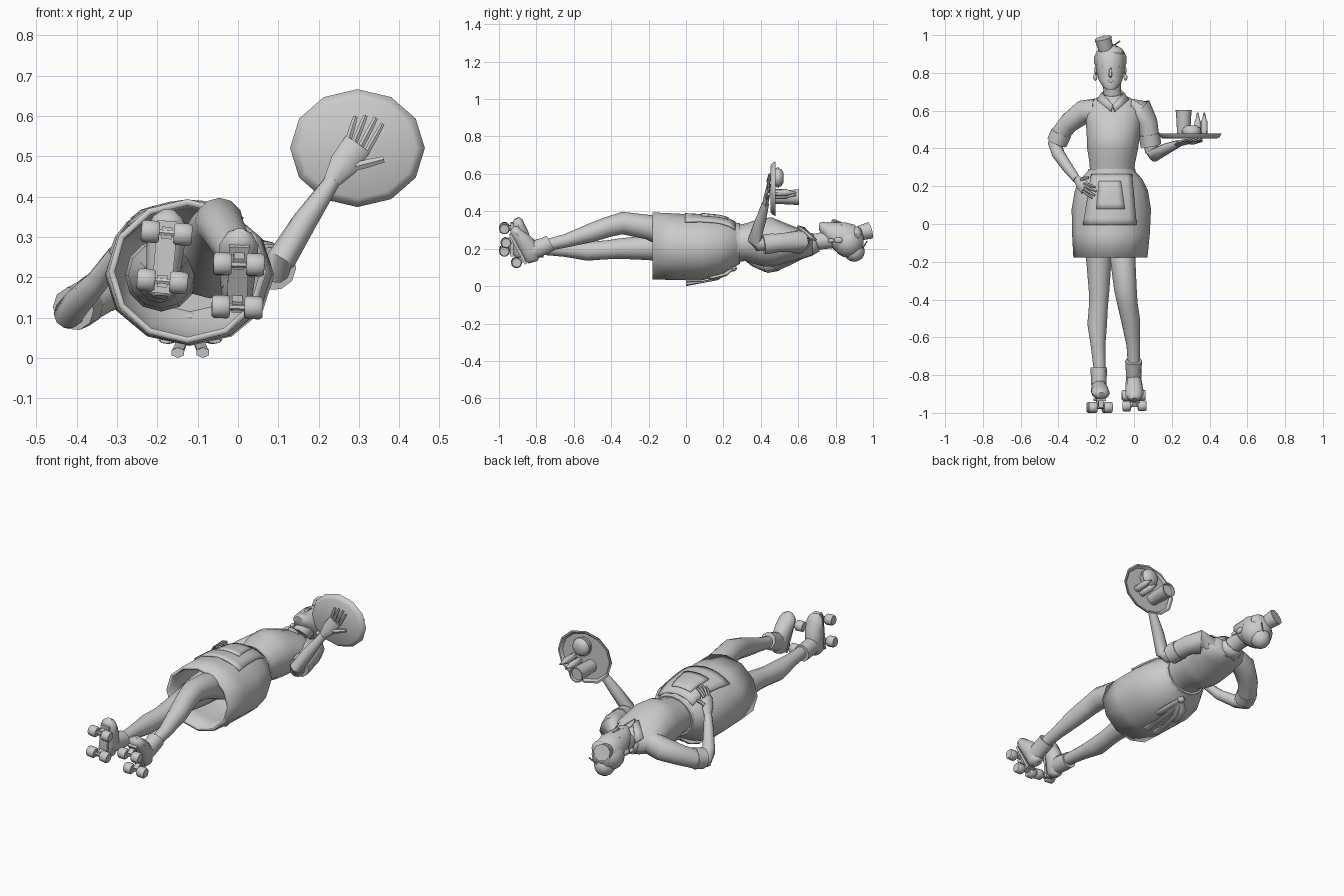
import bpy, bmesh, math
from mathutils import Vector, Matrix

GREY = bpy.data.materials.new("plain_grey")
GREY.diffuse_color = (0.6, 0.6, 0.6, 1)
I = Matrix.Identity(4)
X, Y, Z = Vector((1, 0, 0)), Vector((0, 1, 0)), Vector((0, 0, 1))


def finish(name, bm, M=I, thick=0, offset=-1, angle=42):
    bmesh.ops.recalc_face_normals(bm, faces=bm.faces)
    bm.transform(M)
    me = bpy.data.meshes.new(name)
    bm.to_mesh(me)
    bm.free()
    me.materials.append(GREY)
    ob = bpy.data.objects.new(name, me)
    bpy.context.collection.objects.link(ob)
    if thick:
        s = ob.modifiers.new("thickness", 'SOLIDIFY')
        s.thickness, s.offset = thick, offset
    bpy.ops.object.select_all(action='DESELECT')
    ob.select_set(True)
    bpy.context.view_layer.objects.active = ob
    bpy.ops.object.shade_smooth_by_angle(angle=math.radians(angle))
    return ob


def loft(name, pts, n=10, ref=X, caps=(True, True), M=I, flat_y=False, **kw):
    """Skin elliptical rings (x, y, z, radius_a, radius_b) along a path."""
    bm = bmesh.new()
    rings = []
    P = [Vector(p[:3]) for p in pts]
    for i, p in enumerate(pts):
        t = (P[min(i + 1, len(P) - 1)] - P[max(i - 1, 0)]).normalized()
        if flat_y:
            t = Y
        u = (Vector(ref) - t * t.dot(Vector(ref))).normalized()
        v = u.cross(t)
        ra, rb = p[3], p[4] if len(p) > 4 else p[3]
        rings.append([bm.verts.new(P[i] + u * ra * math.cos(a) + v * rb * math.sin(a))
                      for a in (2 * math.pi * k / n for k in range(n))])
    for a, b in zip(rings, rings[1:]):
        for k in range(n):
            bm.faces.new((a[k], a[(k + 1) % n], b[(k + 1) % n], b[k]))
    if caps[0]:
        bm.faces.new(rings[0])
    if caps[1]:
        bm.faces.new(rings[-1])
    return finish(name, bm, M, **kw)


def ball(name, loc, size, n=12, M=I):
    bm = bmesh.new()
    bmesh.ops.create_uvsphere(bm, u_segments=n, v_segments=8, radius=1)
    return finish(name, bm, M @ Matrix.Translation(loc) @ Matrix.Diagonal((*size, 1)))


def box(name, loc, size, M=I):
    bm = bmesh.new()
    bmesh.ops.create_cube(bm, size=1)
    return finish(name, bm, M @ Matrix.Translation(loc) @ Matrix.Diagonal((*size, 1)))


# Torso and neck
loft("blouse", [(-.118, .26, .225, .115, .10), (-.115, .32, .235, .12, .10), (-.113, .40, .235, .135, .128),
                (-.11, .46, .235, .14, .132), (-.107, .53, .23, .147, .108), (-.105, .60, .225, .155, .085),
                (-.107, .645, .22, .13, .068), (-.11, .675, .22, .075, .055)], n=16, flat_y=True)
loft("neck", [(-.11, .62, .21, .058), (-.113, .68, .235, .046), (-.12, .78, .25, .05)])
loft("collar_band", [(-.11, .645, .215, .074, .064), (-.112, .695, .235, .06, .056)],
     caps=(False, False), thick=.008)
for side, s in (("right", -1), ("left", 1)):
    bm = bmesh.new()
    bm.faces.new([bm.verts.new((-.112 + s * dx, y, z)) for dx, y, z in
                  ((.058, .695, .245), (.083, .655, .262), (.01, .595, .32), (0, .632, .31))])
    finish(side + "_collar_flap", bm, thick=.012, offset=0)

# Skirt, open at the hem
SKIRT = [(-.118, .285, .225, .12, .105), (-.12, .24, .22, .162, .133), (-.12, .18, .21, .193, .16),
         (-.12, .08, .205, .21, .175), (-.122, -.05, .21, .206, .178), (-.125, -.178, .215, .196, .179)]
loft("skirt", SKIRT, n=12, flat_y=True, caps=(True, False), thick=.016)
loft("waistband", [(-.118, .252, .225, .135, .116), (-.118, .29, .227, .124, .109)], n=16, flat_y=True)


def skirt_front(x, y):
    for a, b in zip(SKIRT, SKIRT[1:]):
        if a[1] >= y >= b[1]:
            f = (a[1] - y) / (a[1] - b[1])
            cx, _, cz, rx, rz = [p + (q - p) * f for p, q in zip(a, b)]
            return cz + rz * math.sqrt(max(0, 1 - ((x - cx) / rx) ** 2))
    return .3


def cloth(name, y0, y1, top, bottom, lift, thick, n=8):
    """Panel that follows the front of the skirt."""
    bm = bmesh.new()
    g = []
    for j in range(n + 1):
        f = j / n
        y = y0 + (y1 - y0) * f
        l, r = (top[k] + (bottom[k] - top[k]) * f for k in (0, 1))
        g.append([bm.verts.new((x, y, skirt_front(x, y) + lift))
                  for x in (l + (r - l) * i / n for i in range(n + 1))])
    for a, b in zip(g, g[1:]):
        for i in range(n):
            bm.faces.new((a[i], b[i], b[i + 1], a[i + 1]))
    finish(name, bm, thick=thick, offset=0)


cloth("apron", .262, -.005, (-.225, -.012), (-.268, .012), .0, .01)
cloth("apron_pocket", .225, .08, (-.185, -.07), (-.198, -.05), .007, .01, 5)

# Apron bow on the back
ball("bow_knot", (-.118, .25, .095), (.022, .022, .018), 8)
for side, s in (("right", -1), ("left", 1)):
    c = -.118
    loft(side + "_bow_loop", [(c, .25, .1, .008, .012), (c + s * .04, .21, .062, .01, .022),
                              (c + s * .056, .15, .045, .011, .024), (c + s * .06, .12, .042, .006, .016)],
         n=8, ref=Z)
    loft(side + "_bow_tail", [(c, .25, .095, .006, .012), (c + s * .022, .17, .038, .006, .016),
                              (c + s * .029, .08, .021, .006, .016), (c + s * .031, 0, .013, .013, .018)],
         n=6, ref=Z)

# Head
loft("head", [(-.123, .712, .318, .022, .02), (-.123, .728, .308, .043, .036), (-.124, .76, .283, .062, .058),
              (-.125, .80, .263, .073, .08), (-.125, .85, .257, .078, .086), (-.125, .90, .25, .074, .08),
              (-.125, .935, .245, .05, .055), (-.125, .95, .245, .02, .02)], n=14, flat_y=True)
loft("nose", [(-.125, .83, .338, .005), (-.125, .80, .347, .008), (-.125, .787, .347, .01),
              (-.125, .778, .336, .006)], n=8)
ball("lips", (-.124, .756, .337), (.018, .008, .006), 8)
for side, s in (("right", -1), ("left", 1)):
    x = -.125 + s * .033
    ball(side + "_eye", (x, .832, .324), (.015, .007, .007), 8)
    ball(side + "_ear", (-.125 + s * .076, .815, .245), (.01, .024, .016), 8)
    ball(side + "_earring", (-.125 + s * .08, .776, .243), (.011, .018, .011), 8)
ball("hair", (-.125, .868, .235), (.088, .082, .084), 14)
ball("hair_front_roll", (-.118, .91, .275), (.065, .035, .045))
ball("hair_bun", (-.125, .90, .185), (.055, .056, .055))
loft("hair_pin", [(-.13, .93, .18, .004), (-.075, .968, .24, .004)], n=6)
loft("hat", [(-.15, .925, .282, .04), (-.165, .984, .298, .046)], n=9)

# Arms: short sleeves, cuffs and forearms
loft("right_sleeve", [(-.20, .605, .22, .06), (-.265, .595, .2, .063), (-.345, .535, .16, .055),
                      (-.39, .475, .13, .052)])
loft("right_cuff", [(-.385, .482, .133, .056), (-.408, .43, .122, .055)])
loft("right_forearm", [(-.39, .475, .13, .036), (-.42, .425, .11, .037), (-.40, .37, .135, .035),
                       (-.348, .295, .19, .029), (-.302, .235, .26, .021)])
loft("left_sleeve", [(-.01, .605, .23, .06), (.04, .605, .235, .064), (.07, .54, .235, .054),
                     (.083, .46, .228, .051)])
loft("left_cuff", [(.08, .475, .23, .056), (.09, .415, .222, .055)])
loft("left_forearm", [(.083, .45, .23, .036), (.095, .385, .222, .037), (.108, .365, .245, .036),
                      (.165, .395, .338, .031), (.235, .425, .44, .02)])


def hand(side, normal, palm, fingers):
    loft(side + "_palm", palm, n=8, ref=normal)
    for i, (a, b, r) in enumerate(fingers):
        a, b = Vector(a), Vector(b)
        m = (a + b) / 2 + Vector(normal) * .006
        loft(f"{side}_finger_{i + 1}", [(*a, r), (*m, r), (*b, r * .75)], n=6, ref=normal)


hand("right", (-.6, .2, .75),
     [(-.305, .24, .253, .016, .02), (-.285, .215, .3, .014, .032), (-.258, .19, .337, .01, .034)],
     [((-.262, .215, .34), (-.205, .195, .372), .008), ((-.26, .20, .34), (-.2, .172, .373), .008),
      ((-.262, .185, .337), (-.208, .15, .37), .008), ((-.268, .172, .331), (-.222, .137, .363), .007),
      ((-.28, .235, .31), (-.24, .247, .33), .009)])
hand("left", (0, -1, 0),
     [(.23, .423, .435, .016, .02), (.262, .432, .48, .016, .036), (.297, .44, .53, .01, .036)],
     [((.272, .443, .535), (.291, .448, .598), .0085), ((.288, .443, .532), (.316, .448, .6), .0085),
      ((.305, .443, .525), (.341, .448, .594), .0085), ((.32, .443, .512), (.358, .448, .58), .008),
      ((.275, .435, .47), (.36, .443, .492), .012)])

# Tray with raised rim, drink, burger and two sauce bottles
loft("tray", [(.296, .453, .52, .145, .125), (.296, .46, .52, .158, .136), (.296, .478, .52, .167, .146),
              (.296, .478, .52, .158, .137), (.296, .466, .52, .146, .126)], n=12, flat_y=True)
loft("drink_cup", [(.263, .466, .475, .034), (.263, .59, .475, .041), (.263, .603, .475, .043),
                   (.263, .603, .475, .036), (.263, .59, .475, .034)], n=12, flat_y=True)
B = (.305, .58)
loft("burger_bottom_bun", [(B[0], .464, B[1], .045), (B[0], .484, B[1], .049)], n=12)
loft("burger_patty", [(B[0], .484, B[1], .053), (B[0], .496, B[1], .053)], n=12)
loft("burger_top_bun", [(B[0], .496, B[1], .05), (B[0], .51, B[1], .045), (B[0], .522, B[1], .025)], n=12)
for i, (x, z) in enumerate(((.337, .485), (.372, .5))):
    loft(f"sauce_bottle_{i + 1}", [(x, .464, z, .018), (x, .54, z, .018), (x, .555, z, .011), (x, .59, z, .004)], n=8)

# Legs
loft("right_leg", [(-.19, .08, .205, .09), (-.19, -.08, .205, .082), (-.186, -.2, .205, .066),
                   (-.185, -.36, .2, .054), (-.188, -.43, .193, .05), (-.195, -.53, .188, .052),
                   (-.19, -.65, .195, .038), (-.18, -.79, .2, .031)], n=12)
loft("left_leg", [(-.07, .08, .235, .09), (-.065, -.08, .275, .08), (-.058, -.2, .315, .066),
                  (-.046, -.34, .337, .06), (-.035, -.42, .315, .054), (-.018, -.51, .284, .05),
                  (-.004, -.64, .243, .036), (0, -.76, .215, .031)], n=12)


# Roller skates, built upright along y with the toe along z
def skate(side, sole, pitch, yaw):
    M = Matrix.Translation(sole) @ Matrix.Rotation(math.radians(pitch), 4, 'X') \
        @ Matrix.Rotation(math.radians(yaw), 4, 'Y')
    loft(side + "_boot_foot", [(0, .035, -.1, .02, .025), (0, .038, -.085, .038, .04), (0, .052, -.03, .043, .055),
                               (0, .042, .03, .047, .045), (0, .03, .075, .048, .034), (0, .026, .1, .036, .028),
                               (0, .02, .113, .018, .016)], M=M)
    loft(side + "_boot_shaft", [(0, .03, -.045, .038, .048), (0, .08, -.045, .041, .05), (0, .14, -.053, .043, .047),
                                (0, .165, -.053, .045, .046)], M=M)
    box(side + "_skate_plate", (0, -.004, 0), (.05, .014, .18), M)
    for end, z in (("rear", -.06), ("front", .06)):
        box(f"{side}_{end}_truck", (0, -.025, z), (.026, .04, .03), M)
        loft(f"{side}_{end}_axle", [(-.06, -.045, z, .008), (.06, -.045, z, .008)], n=6, ref=Y, M=M)
        for w, s in (("inner", -1), ("outer", 1)):
            loft(f"{side}_{end}_{w}_wheel", [(s * .018, -.045, z, .024), (s * .024, -.045, z, .029),
                                             (s * .056, -.045, z, .029), (s * .063, -.045, z, .024)],
                 n=10, ref=Y, M=M)


skate("right", (-.182, -.926, .25), 0, 5)
skate("left", (0, -.895, .2), 28, 2)
